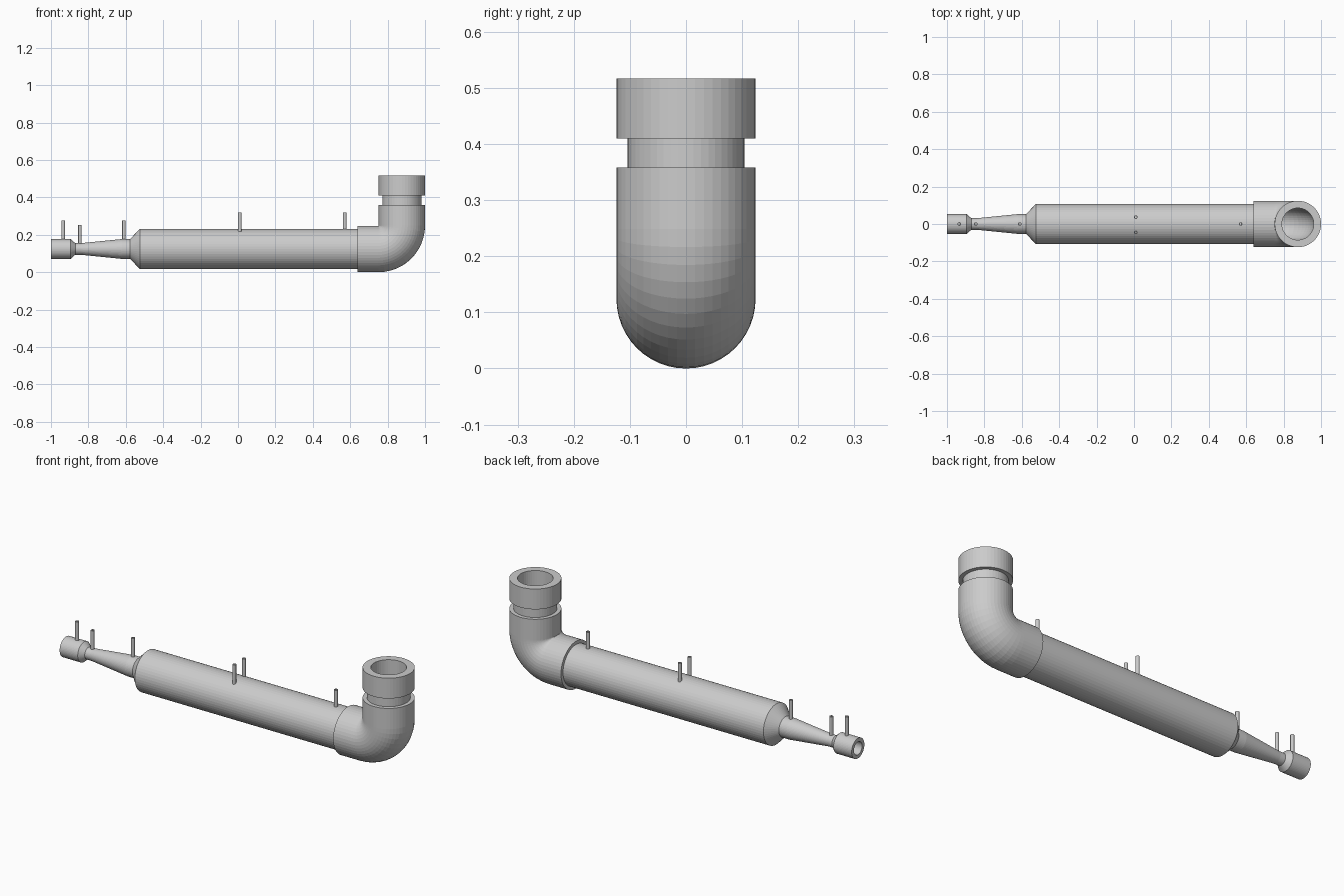
import bpy, bmesh
from math import sin, cos, pi, radians
from mathutils import Vector

if "Cube" in bpy.data.objects:
    bpy.data.objects.remove(bpy.data.objects["Cube"])

AXIS_Z = 0.124      # height of the horizontal pipe axis
RISER_X = 0.876     # x of the vertical pipe axis
BEND = 0.125        # bend radius of the elbow centre line


def sweep(name, stations, sides=48):
    """Closed hollow shell from circular rings: (x, y, z, tilt, radius)."""
    bm = bmesh.new()
    rings = []
    for x, y, z, tilt, r in stations:
        c = Vector((x, y, z))
        n = Vector((-sin(tilt), 0, cos(tilt)))
        s = Vector((0, 1, 0))
        rings.append([bm.verts.new(c + r * (cos(a) * n + sin(a) * s))
                      for a in (2 * pi * i / sides for i in range(sides))])
    for a, b in zip(rings, rings[1:] + rings[:1]):
        for i in range(sides):
            j = (i + 1) % sides
            bm.faces.new((a[i], a[j], b[j], b[i]))
    bmesh.ops.recalc_face_normals(bm, faces=bm.faces)
    mesh = bpy.data.meshes.new(name)
    bm.to_mesh(mesh)
    bm.free()
    ob = bpy.data.objects.new(name, mesh)
    bpy.context.collection.objects.link(ob)
    return ob


def horizontal(name, profile):
    return sweep(name, [(x, 0, AXIS_Z, 0, r) for x, r in profile])


def vertical(name, x, y, z0, z1, outer, inner, sides=48):
    return sweep(name, [(x, y, z, pi / 2, r) for z, r in
                        ((z0, outer), (z1, outer), (z1, inner), (z0, inner))], sides)


# Venturi nozzle: inlet, throat and diffuser
horizontal("venturi_nozzle", [
    (-1.0, 0.053), (-0.895, 0.053), (-0.87, 0.031), (-0.84, 0.031),
    (-0.62, 0.053), (-0.575, 0.053),
    (-0.575, 0.035), (-0.62, 0.035), (-0.84, 0.018), (-0.87, 0.018),
    (-0.895, 0.034), (-1.0, 0.034)])

# Main pipe with its cone-shaped end
horizontal("main_pipe", [
    (-0.577, 0.053), (-0.525, 0.107), (0.75, 0.107),
    (0.75, 0.085), (-0.525, 0.085), (-0.577, 0.035)])

# Elbow: path through both sockets and the bend
path = [(0.64, AXIS_Z, 0)]
for i in range(13):
    t = radians(7.5 * i)
    path.append((RISER_X - BEND + BEND * sin(t), AXIS_Z + BEND - BEND * cos(t), t))
path.append((RISER_X, 0.358, pi / 2))
shell = [(x, 0, z, t, 0.124) for x, z, t in path]
bore = [(x, 0, z, t, 0.085) for x, z, t in reversed(path)]
sweep("elbow", shell + bore)

# Riser: short neck and top collar
vertical("riser_neck", RISER_X, 0, 0.35, 0.415, 0.104, 0.085)
vertical("top_collar", RISER_X, 0, 0.41, 0.517, 0.124, 0.085)

# Small pressure ports: x, y, bottom, top
ports = [(-0.935, 0, 0.165, 0.275), (-0.845, 0, 0.147, 0.252), (-0.61, 0, 0.165, 0.275),
         (0.01, -0.045, 0.213, 0.318), (0.01, 0.037, 0.213, 0.318), (0.57, 0, 0.215, 0.318)]
for i, (x, y, z0, z1) in enumerate(ports):
    vertical(f"port_{i + 1}", x, y, z0, z1, 0.0095, 0.005, 16)
